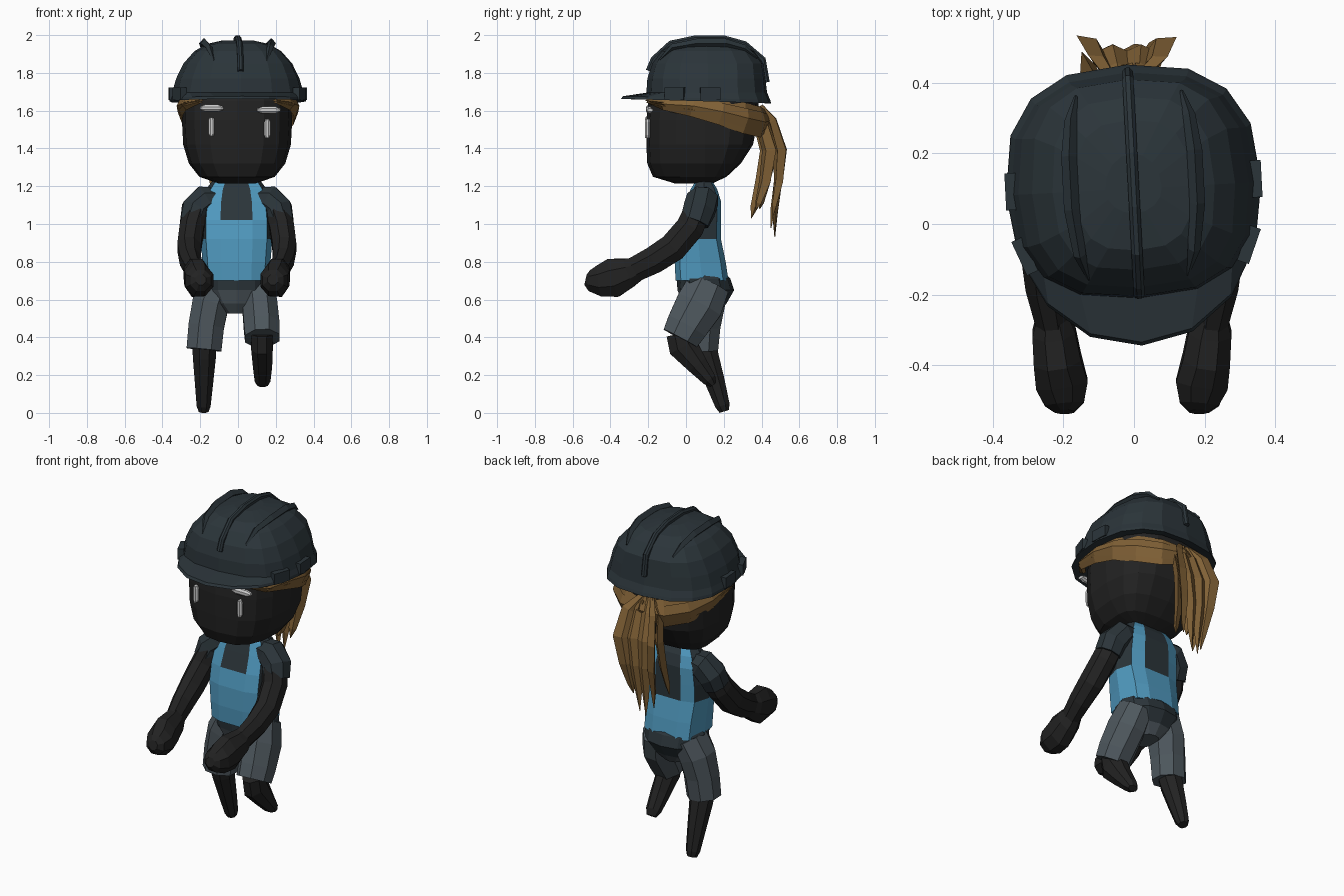
import bpy, bmesh
from math import cos, sin, pi, radians
from mathutils import Vector, Matrix


def material(name, rgb):
    m = bpy.data.materials.new(name)
    m.diffuse_color = (*rgb, 1)
    return m


SKIN = material("skin", (0.016, 0.016, 0.016))
SLATE = material("slate", (0.024, 0.035, 0.042))
BLUE = material("blue", (0.08, 0.32, 0.52))
GREY = material("grey", (0.075, 0.095, 0.11))
HAIR = material("hair", (0.22, 0.12, 0.037))
WHITE = material("white", (0.9, 0.9, 0.9))


def loft(name, rings, *mats, pick=None):
    """Skin equal-length rings of points into a closed flat-shaded mesh."""
    bm = bmesh.new()
    rows = [[bm.verts.new(p) for p in r] for r in rings]
    n = len(rows[0])
    for i in range(len(rows) - 1):
        for j in range(n):
            k = (j + 1) % n
            f = bm.faces.new((rows[i][j], rows[i][k], rows[i + 1][k], rows[i + 1][j]))
            if pick:
                f.material_index = pick(i, j)
    bottom = bm.faces.new(rows[0][::-1])
    if pick:
        bottom.material_index = pick(0, 0)
    bm.faces.new(rows[-1])
    bmesh.ops.recalc_face_normals(bm, faces=bm.faces)
    me = bpy.data.meshes.new(name)
    bm.to_mesh(me)
    bm.free()
    for m in mats:
        me.materials.append(m)
    ob = bpy.data.objects.new(name, me)
    bpy.context.collection.objects.link(ob)
    return ob


def oval(z, rx, yf, yb, n=16, e=2.0, eb=None, cx=0, cy=0.1, tilt=0):
    """Horizontal superellipse; separate reach and squareness front and back."""
    pts = []
    for i in range(n):
        a = 2 * pi * i / n - pi / 2
        p = 2 / (eb if eb and sin(a) > 0 else e)
        c, s = [abs(v) ** p * (1 if v > 0 else -1) for v in (cos(a), sin(a))]
        y = cy + s * (yb - cy if s > 0 else cy - yf)
        pts.append((cx + rx * c, y, z - tilt * y))
    return pts


def sweep(name, path, mat, wide=(1, 0, 0), n=8):
    """Sweep an oval section along (x, y, z, half width, half thickness)."""
    P = [Vector(p[:3]) for p in path]
    rings = []
    for i, p in enumerate(path):
        t = (P[min(i + 1, len(P) - 1)] - P[max(i - 1, 0)]).normalized()
        a = Vector(wide)
        a = (a - t * a.dot(t)).normalized()
        b = t.cross(a)
        off = 0 if n == 4 else pi / n
        rings.append([P[i] + a * p[3] * cos(2 * pi * j / n + off)
                      + b * p[4] * sin(2 * pi * j / n + off) for j in range(n)])
    return loft(name, rings, mat)


# Head: rounded block with a flat face
loft("head", [oval(z, rx, f, b, 16, 2.7, cx=-0.005) for z, rx, f, b in [
    (1.215, .10, -.06, .14), (1.25, .20, -.175, .215), (1.32, .255, -.205, .29),
    (1.42, .285, -.21, .355), (1.55, .292, -.21, .38), (1.65, .29, -.20, .385),
    (1.74, .27, -.17, .37)]], SKIN)

# Eyes and eyebrows
for side, ex, ez, bx in (("right", -.14, 1.515, -.14), ("left", .155, 1.505, .163)):
    sweep(side + "_eye", [(ex, -.203, ez + dz, w, .014) for dz, w in
          ((-.05, .01), (-.035, .018), (.035, .018), (.05, .01))], WHITE)
    sweep(side + "_eyebrow", [(bx + dx, -.2 + abs(dx) * .15, ez + .098, .008 + w, .018)
          for dx, w in ((-.06, 0), (-.035, .012), (.035, .012), (.06, 0))], WHITE, (0, 0, 1))

# Helmet shell and brim
parts = [loft("helmet", [
    oval(1.74, .27, -.16, .37, e=2.5),
    oval(1.665, .29, -.19, .39, e=2.5, tilt=.02),
    oval(1.652, .362, -.345, .452, e=2.1, eb=2.6, tilt=.03),
    oval(1.668, .36, -.335, .446, e=2.1, eb=2.6, tilt=.025),
    oval(1.695, .348, -.21, .43, e=2.6),
    oval(1.77, .327, -.205, .42, e=2.7), oval(1.85, .288, -.18, .41, e=2.8),
    oval(1.915, .23, -.13, .36, e=2.8), oval(1.953, .165, -.075, .295, e=2.7),
    oval(1.972, .08, .03, .20)], SLATE)]

# Helmet ridges: one centre, two side crescents
parts.append(sweep("centre_ridge", [(0, y, z, .017, .02) for y, z in [
    (-.195, 1.81), (-.17, 1.87), (-.08, 1.953), (.05, 1.98), (.2, 1.98),
    (.31, 1.95), (.405, 1.87), (.425, 1.75)]], SLATE))
for s in (-1, 1):
    parts.append(sweep("side_ridge", [(s * x, y, z, w, 1.1 * w) for x, y, z, w in [
        (.14, -.15, 1.865, .005), (.162, -.08, 1.935, .018), (.178, .05, 1.957, .022),
        (.178, .2, 1.957, .022), (.168, .30, 1.93, .018), (.15, .37, 1.88, .005)]], SLATE, n=4))
    # Clips on the rim
    for x, y, turn in ((.346, .11, 0), (.318, -.075, 22)):
        bpy.ops.mesh.primitive_cube_add(size=1, location=(s * x, y, 1.69),
                                        rotation=(0, 0, radians(-s * turn)))
        clip = bpy.context.object
        clip.name = "helmet_clip"
        clip.scale = (.035, .105, .065)
        clip.data.materials.append(SLATE)
        parts.append(clip)
bpy.context.view_layer.update()
pivot = Matrix.Translation((0, .08, 0))
for ob in parts:
    ob.matrix_world = pivot @ Matrix.Rotation(radians(3), 4, "Z") @ pivot.inverted() @ ob.matrix_world

# Hair swept back around the head under the helmet
for s in (-1, 1):
    for lift, out in ((0, 0), (.05, -.004), (.025, .01)):
        sweep("swept_hair", [(s * (x + out), y + out, z + lift * k, w, .018) for x, y, z, k, w in [
            (.20, -.20, 1.645, .2, .006), (.275, -.12, 1.625, .4, .022), (.297, .03, 1.605, .8, .036),
            (.292, .18, 1.57, 1, .045), (.235, .31, 1.53, 1.2, .052), (.13, .395, 1.51, 1.2, .052),
            (-.01, .43, 1.53, .8, .03)]], HAIR, (0, 0, 1), 4)

# Ponytail: tapered blades fanning out from the knot
for mx, my, tx, ty, tz, turn in [
        (.075, .495, .03, .46, 1.04, .5), (.02, .475, -.02, .47, .95, 0),
        (-.06, .475, -.06, .47, .93, 0), (-.12, .495, -.10, .45, .98, -.6),
        (-.13, .43, -.13, .345, 1.03, -1.2), (-.03, .43, -.05, .39, 1.08, 0),
        (.05, .43, .01, .37, 1.08, .8)]:
    sweep("ponytail_strand", [
        (mx * .3 - .02, .40, 1.62, .02, .014), (mx * .8, my - .035, 1.54, .042, .018),
        (mx, my + .01, 1.39, .052, .024),
        (.5 * (mx + tx), .55 * my + .45 * ty + .015, 1.23, .042, .022),
        (.2 * mx + .8 * tx, .2 * my + .8 * ty, 1.08 + .4 * (tz - 1), .022, .014),
        (tx, ty, tz, .002, .002)], HAIR, (cos(turn), sin(turn), 0), 4)

# Torso: shirt with a blue bib and straps picked out by face
SECTION = [(-.45, -1), (.45, -1), (.85, -.8), (1, 0), (.85, .8),
           (.45, 1), (-.45, 1), (-.85, .8), (-1, 0), (-.85, -.8)]
rows = [(.70, .175, -.055, .225), (.80, .18, -.06, .21), (.92, .19, -.055, .185),
        (1.02, .19, -.035, .185), (1.12, .18, 0, .185), (1.185, .16, .025, .165),
        (1.225, .13, .05, .14)]
loft("torso", [[(-.008 + rx * u, (f + b) / 2 + v * (b - f) / 2, z) for u, v in SECTION]
               for z, rx, f, b in rows], SLATE, BLUE,
     pick=lambda i, j: int(i < 2 or j in (1, 4, 6, 9) or (i == 2 and j == 0)))

# Pelvis: dark waist with a grey crotch
loft("pelvis", [oval(z, rx, f, b, 12, 2.3, cx=-.008) for z, rx, f, b in [
    (.525, .06, .02, .17), (.58, .13, -.02, .215), (.65, .178, -.045, .255),
    (.71, .182, -.05, .235), (.73, .17, -.045, .215)]], SLATE, GREY,
    pick=lambda i, j: int(i == 0 or (i == 1 and j in (0, 1, 10, 11))))

# Arms, sleeves and fists
for side, s, dx in (("right", -1, -.012), ("left", 1, 0)):
    def limb(pts):
        return [(s * x + dx, *rest) for x, *rest in pts]
    sweep(side + "_sleeve", limb([
        (.10, .09, 1.14, .07, .06), (.16, .088, 1.13, .088, .082),
        (.21, .07, 1.075, .09, .085), (.225, .045, 1.01, .082, .075)]), SLATE, (0, 1, 0))
    sweep(side + "_arm", limb([
        (.20, .07, 1.09, .07, .075), (.232, .02, .98, .07, .08), (.246, -.07, .875, .068, .082),
        (.24, -.17, .81, .06, .078), (.218, -.29, .75, .048, .07)]), SKIN)
    sweep(side + "_hand", limb([
        (.22, -.25, .765, .045, .065), (.215, -.305, .742, .066, .085),
        (.205, -.385, .715, .073, .112), (.192, -.455, .70, .08, .09),
        (.185, -.51, .70, .06, .06), (.185, -.532, .705, .03, .03)]), SKIN)

# Shorts and lower legs: left steps forward, right trails
sweep("left_shorts", [(.09, .12, .68, .09, .12), (.115, .07, .57, .10, .135),
                      (.125, .005, .46, .102, .12), (.128, -.03, .395, .098, .108)], GREY)
sweep("left_leg", [(.127, -.03, .42, .06, .08), (.127, -.015, .35, .062, .085),
                   (.13, .06, .255, .055, .06), (.13, .125, .175, .045, .04),
                   (.13, .145, .148, .03, .02)], SKIN)
sweep("right_shorts", [(-.10, .11, .68, .095, .12), (-.145, .10, .58, .105, .115),
                       (-.168, .09, .46, .102, .10), (-.18, .085, .335, .10, .092)], GREY)
sweep("right_leg", [(-.178, .09, .38, .07, .07), (-.178, .11, .30, .066, .068),
                    (-.18, .155, .16, .052, .056), (-.182, .193, .04, .04, .042),
                    (-.182, .203, .008, .028, .028)], SKIN)
